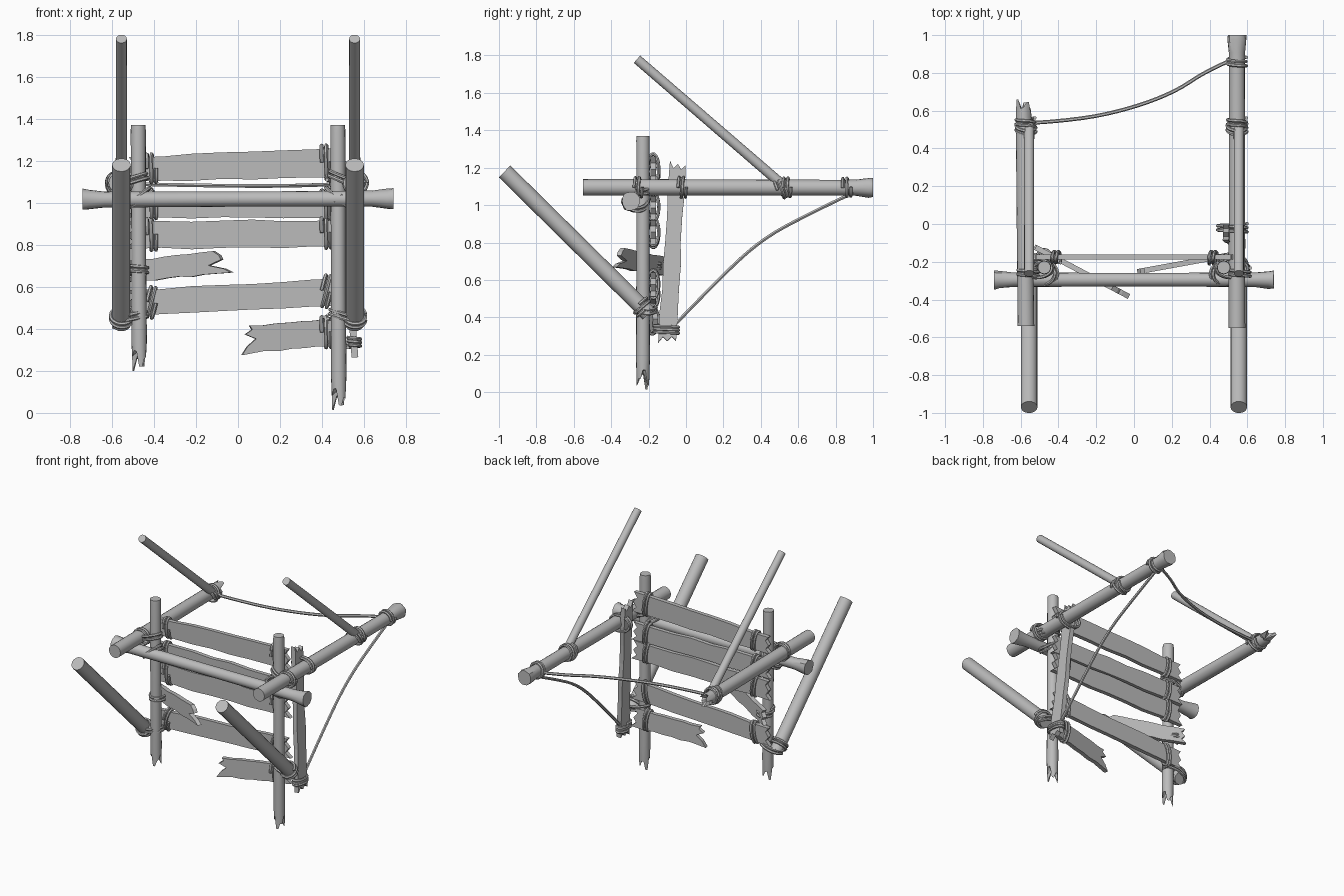
import bpy, bmesh, math, random
from mathutils import Vector

random.seed(4)
cube = bpy.data.objects.get("Cube")
if cube:
    bpy.data.objects.remove(cube, do_unlink=True)

grey = bpy.data.materials.new("weathered grey")
grey.use_nodes = True
grey.diffuse_color = (0.5, 0.5, 0.5, 1)
grey.node_tree.nodes["Principled BSDF"].inputs["Base Color"].default_value = (0.5, 0.5, 0.5, 1)


def finish(name, bm, smooth=True):
    bmesh.ops.recalc_face_normals(bm, faces=bm.faces)
    mesh = bpy.data.meshes.new(name)
    bm.to_mesh(mesh)
    bm.free()
    obj = bpy.data.objects.new(name, mesh)
    bpy.context.collection.objects.link(obj)
    mesh.materials.append(grey)
    if smooth:
        bpy.ops.object.select_all(action='DESELECT')
        obj.select_set(True)
        bpy.context.view_layer.objects.active = obj
        bpy.ops.object.shade_smooth_by_angle(angle=math.radians(35))
    return obj


def frame(axis):
    axis = Vector(axis).normalized()
    ref = Vector((0, 0, 1)) if abs(axis.z) < 0.9 else Vector((0, 1, 0))
    side = axis.cross(ref).normalized()
    return axis, side, side.cross(axis)


def log(name, start, end, profile, jag=0, ragged=0, sides=16):
    """Round pole; profile is (fraction, radius), jag splinters the far end."""
    a, b = Vector(start), Vector(end)
    axis, u, v = frame(b - a)
    bm = bmesh.new()
    rings = []
    for k, (t, r) in enumerate(profile):
        last = k == len(profile) - 1
        ring = []
        for i in range(sides):
            ang = math.tau * i / sides
            p = a.lerp(b, t)
            rad = r
            if last and jag:
                tooth = (0.1, 0.8, 0.45, 1.0, 0.3)[(i // 2) % 5]
                p = p - axis * jag * (1 - tooth) * random.uniform(0.8, 1)
            if ragged and r > profile[len(profile) // 2][1] * 1.1:
                rad *= 1 + random.uniform(-ragged, ragged)
            ring.append(bm.verts.new(p + (u * math.cos(ang) + v * math.sin(ang)) * rad))
        rings.append(ring)
    for lo, hi in zip(rings, rings[1:]):
        for i in range(sides):
            j = (i + 1) % sides
            bm.faces.new((lo[i], lo[j], hi[j], hi[i]))
    bm.faces.new(rings[0])
    if jag:
        core = bm.verts.new(b - axis * jag * 0.8)
        for i in range(sides):
            bm.faces.new((rings[-1][i], rings[-1][(i + 1) % sides], core))
    else:
        bm.faces.new(rings[-1])
    return finish(name, bm)


WORN = [(0.03, 0), (-0.01, 0.25), (0.015, 0.5), (-0.015, 0.75), (0.01, 1)]


def plank(name, start, end, w0, w1, face=(0, -1, 0), thick=0.028, tip=WORN, wobble=0.005):
    """Board with wavering edges; tip lists (overhang, fraction of width) at the far end."""
    a, b = Vector(start), Vector(end)
    u = (b - a).normalized()
    v = Vector(face).cross(u).normalized()
    if v.z < 0 or (abs(v.z) < 0.5 and v.y < 0):
        v = -v
    n = u.cross(v)
    length = (b - a).length
    steps = 7
    low, high = [], []
    for i in range(1, steps):
        t = i / steps
        w = w0 + (w1 - w0) * t
        low.append((t * length, -w / 2 + random.uniform(-wobble, wobble)))
        high.append((t * length, w / 2 + random.uniform(-wobble, wobble)))
    far = [(length + d, (f - 0.5) * w1) for d, f in tip]
    near = [(-d * 0.8, (f - 0.5) * w0) for d, f in WORN]
    outline = low + far + high[::-1] + near[::-1]
    bm = bmesh.new()
    verts = [bm.verts.new(a + u * x + v * y - n * thick / 2) for x, y in outline]
    face0 = bm.faces.new(verts)
    new = bmesh.ops.extrude_face_region(bm, geom=[face0])["geom"]
    bmesh.ops.translate(bm, vec=n * thick, verts=[g for g in new if isinstance(g, bmesh.types.BMVert)])
    bmesh.ops.triangulate(bm, faces=[f for f in bm.faces if len(f.verts) > 4])
    return finish(name, bm, smooth=False)


def rope(name, points, radius=0.009):
    curve = bpy.data.curves.new(name, 'CURVE')
    curve.dimensions = '3D'
    curve.bevel_depth = radius
    curve.bevel_resolution = 1
    curve.use_fill_caps = True
    curve.resolution_u = 4
    spline = curve.splines.new('NURBS')
    spline.points.add(len(points) - 1)
    for sp, p in zip(spline.points, points):
        sp.co = (*p, 1)
    spline.use_endpoint_u = True
    spline.order_u = 3
    temp = bpy.data.objects.new(name, curve)
    bpy.context.collection.objects.link(temp)
    bpy.context.view_layer.update()
    mesh = bpy.data.meshes.new_from_object(temp.evaluated_get(bpy.context.evaluated_depsgraph_get()))
    bm = bmesh.new()
    bm.from_mesh(mesh)
    bpy.data.objects.remove(temp, do_unlink=True)
    return finish(name, bm)


def lashing(name, centre, axis, ru, rv, turns=2, pitch=0.022):
    """Coil of rope; ru is the radius sideways, rv the radius upward."""
    axis, u, v = frame(axis)
    count = 14 * turns
    pts = []
    for i in range(count + 1):
        ang = math.tau * i / 14
        shift = (i / count - 0.5) * turns * pitch
        pts.append(Vector(centre) + axis * shift + u * math.cos(ang) * ru + v * math.sin(ang) * rv)
    return rope(name, pts)


# Upright posts with splintered feet
for side, x, foot in (("right", -0.475, 0.2), ("left", 0.475, 0.015)):
    log(side + "_post", (x, -0.23, 1.37), (x + 0.005, -0.23, foot),
        [(0, 0.034), (0.02, 0.036), (0.5, 0.035), (0.88, 0.037), (1, 0.034)], jag=0.12)

# Cross beam with flared ends
log("cross_beam", (-0.74, -0.295, 1.015), (0.74, -0.295, 1.02),
    [(0, 0.05), (0.02, 0.047), (0.07, 0.038), (0.5, 0.036), (0.93, 0.038), (0.98, 0.046), (1, 0.05)],
    ragged=0.07)

# Side beams running front to back
log("left_side_beam", (0.545, -0.55, 1.095), (0.545, 1.0, 1.093),
    [(0, 0.044), (0.5, 0.043), (0.9, 0.042), (0.94, 0.043), (0.985, 0.053), (1, 0.05)], ragged=0.07)
log("right_side_beam", (-0.572, -0.54, 1.095), (-0.585, 0.66, 1.095),
    [(0, 0.044), (0.5, 0.043), (0.88, 0.042), (1, 0.04)], jag=0.09)

# Slanting struts, thick below and thin above, with their lashings
for side, s in (("right", -1), ("left", 1)):
    x = 0.555 * s
    log(side + "_lower_strut", (x, -0.97, 1.18), (x, -0.2, 0.42), [(0, 0.044), (0.5, 0.044), (1, 0.044)])
    log(side + "_upper_strut", (x, -0.262, 1.78), (x, 0.52, 1.105), [(0, 0.026), (1, 0.027)])
    slope = Vector((0, 1, -1))
    lashing(side + "_strut_foot_lashing", (x, -0.235, 0.455), slope, 0.052, 0.052)
    lashing(side + "_strut_post_lashing", (s * 0.515, -0.215, 0.45), (0.25 * s, 0, 1), 0.085, 0.055)
    lashing(side + "_upper_strut_lashing", (0.545 if s > 0 else -0.572, 0.51, 1.09), (0, 1, 0.45), 0.053, 0.055)
    lashing(side + "_strut_rear_lashing", (0.545 if s > 0 else -0.575, 0.54, 1.095), (0, 1, 0), 0.051, 0.051)
    lashing(side + "_beam_lashing", (s * 0.56, -0.255, 1.095), (0, 1, 0), 0.056, 0.053)
    lashing(side + "_post_beam_lashing", (s * 0.515, -0.235, 1.1), (0.35 * s, 0, 1), 0.09, 0.05)
    lashing(side + "_cross_beam_lashing", (s * 0.475, -0.262, 1.02), (0.8 * s, 0, 1), 0.06, 0.078)

# Whole planks across the back: right-end height, left-end height, widths
boards = [(1.16, 1.19, 0.115, 0.14), (0.99, 0.985, 0.12, 0.125),
          (0.845, 0.855, 0.13, 0.13), (0.522, 0.575, 0.125, 0.13)]
for i, (zr, zl, wr, wl) in enumerate(boards):
    plank(f"plank_{i + 1}", (-0.51, -0.175, zr), (0.505, -0.175, zl), wr, wl)
    for side, x, z, w in (("right", -0.412, zr, wr), ("left", 0.42, zl, wl)):
        tilt = -0.2 if i == 3 else 0.07
        lashing(f"plank_{i + 1}_{side}_lashing", (x, -0.175, z + 0.004), (1, 0, tilt), 0.03, w / 2 + 0.012)

# Broken planks
plank("broken_plank_upper", (-0.51, -0.13, 0.675), (-0.11, -0.34, 0.715), 0.1, 0.11, face=(-0.46, -0.88, 0),
      tip=[(0.09, 0.0), (0.05, 0.2), (-0.03, 0.4), (0.04, 0.6), (0.03, 0.8), (0.0, 1)])
plank("broken_plank_lower", (0.5, -0.165, 0.39), (0.06, -0.245, 0.35), 0.13, 0.13, face=(0.18, -0.98, 0),
      tip=[(0.05, -0.05), (0.02, 0.25), (-0.025, 0.5), (0.025, 0.7), (-0.01, 0.85), (0.0, 1)])
lashing("broken_plank_lower_lashing", (0.42, -0.18, 0.385), (1, 0, 0.07), 0.032, 0.076)
lashing("broken_plank_upper_lashing", (-0.475, -0.2, 0.68), (0, 0, 1), 0.045, 0.065)

# Upright brace plank beside the left post
plank("left_brace_plank", (0.555, -0.1, 0.285), (0.487, -0.045, 1.205), 0.095, 0.085, face=(1, 0, 0.07), thick=0.032)
lashing("brace_top_lashing", (0.52, -0.02, 1.095), (0, 1, 0), 0.08, 0.054)
lashing("brace_foot_lashing", (0.553, -0.105, 0.335), (0, 0, 1), 0.03, 0.066, turns=3, pitch=0.016)

# Sagging ropes
lashing("long_beam_end_lashing", (0.545, 0.86, 1.095), (0, 1, 0.1), 0.05, 0.05, turns=2)
rope("rear_rope", [(-0.54, 0.535, 1.09), (-0.3, 0.55, 1.085), (-0.02, 0.61, 1.08),
                   (0.22, 0.7, 1.08), (0.38, 0.81, 1.085), (0.52, 0.87, 1.09)], 0.01)
rope("brace_rope", [(0.545, 0.86, 1.05), (0.545, 0.65, 0.95), (0.55, 0.4, 0.815),
                    (0.55, 0.17, 0.6), (0.55, -0.06, 0.36)], 0.01)
